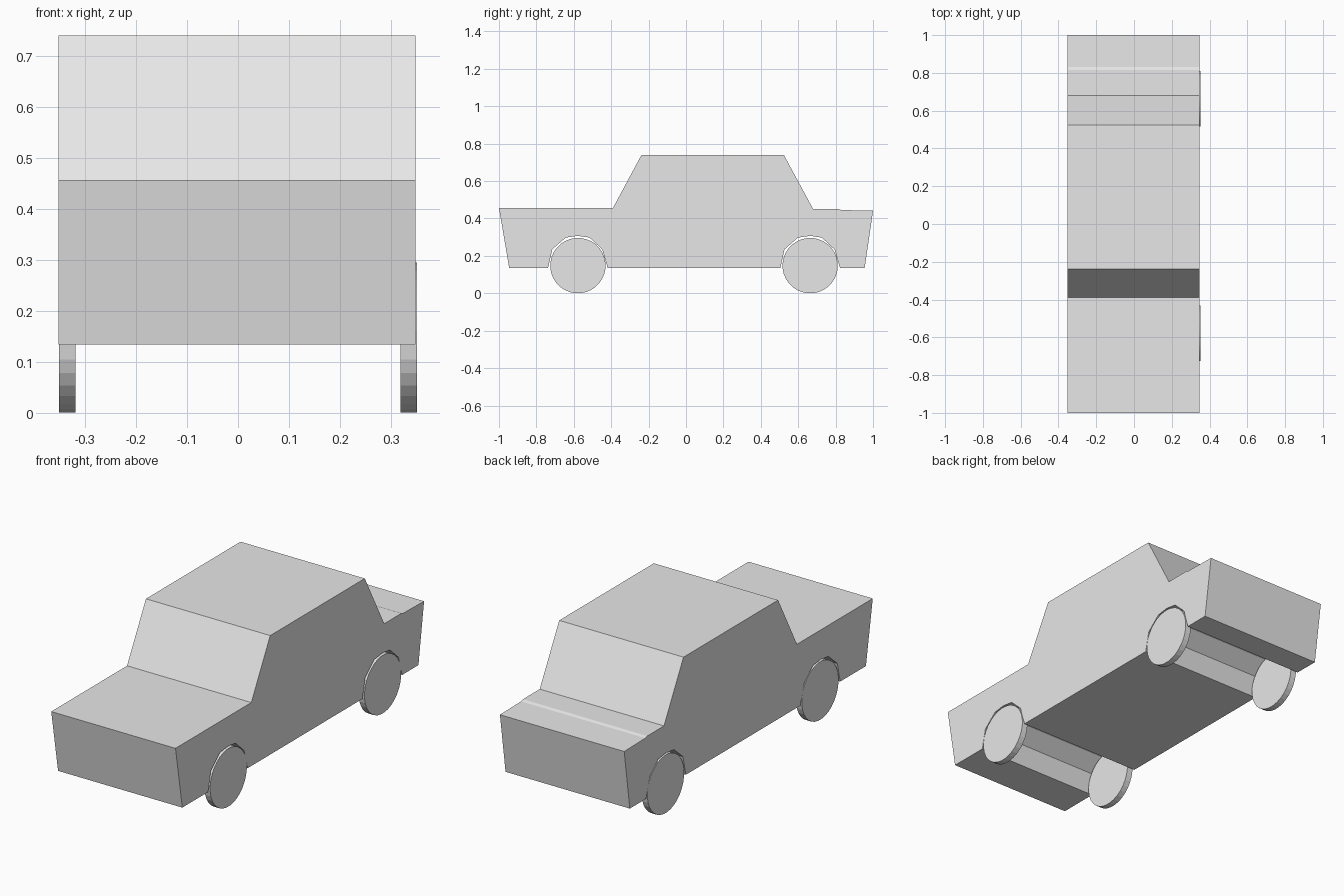
import bpy
import bmesh
import math
from mathutils import Matrix, Vector

cube = bpy.data.objects.get("Cube")
if cube:
    bpy.data.objects.remove(cube, do_unlink=True)

# One plain grey for the whole car
grey = bpy.data.materials.new("light_grey")
grey.use_nodes = True
grey.diffuse_color = (0.8, 0.8, 0.8, 1)
grey.node_tree.nodes["Principled BSDF"].inputs["Base Color"].default_value = (0.8, 0.8, 0.8, 1)


def finish(bm, name):
    bmesh.ops.recalc_face_normals(bm, faces=bm.faces)
    mesh = bpy.data.meshes.new(name)
    bm.to_mesh(mesh)
    bm.free()
    mesh.materials.append(grey)
    obj = bpy.data.objects.new(name, mesh)
    bpy.context.scene.collection.objects.link(obj)
    return obj


AXLES = {"front": -0.578, "rear": 0.664}
RADIUS = 0.148
FLOOR = 0.134
LEFT, RIGHT = 0.348, -0.352

# Wheel arch outline, relative to the axle in y
ARCH = [(-0.16, FLOOR), (-0.137, 0.235), (-0.065, 0.298), (0, 0.307),
        (0.062, 0.298), (0.13, 0.235), (0.16, FLOOR)]


def arch(y):
    return [(y + dy, z) for dy, z in ARCH]


# Body: side profile with both arches, extruded across the full width
upper = [(0.955, FLOOR), (1, 0.442), (0.83, 0.445), (0.815, 0.45), (0.68, 0.45),
         (0.523, 0.74), (-0.238, 0.74), (-0.39, 0.457), (-1, 0.457), (-0.945, FLOOR)]
profile = arch(AXLES["front"]) + arch(AXLES["rear"]) + upper
bm = bmesh.new()
side = bm.faces.new([bm.verts.new((RIGHT, y, z)) for y, z in profile])
extruded = bmesh.ops.extrude_face_region(bm, geom=[side], use_keep_orig=True)
moved = [v for v in extruded["geom"] if isinstance(v, bmesh.types.BMVert)]
bmesh.ops.translate(bm, verts=moved, vec=Vector((LEFT - RIGHT, 0, 0)))
bmesh.ops.triangulate(bm, faces=[f for f in bm.faces if len(f.verts) > 4])
finish(bm, "body")

# Wheels: thin plain discs
SIDES = 32
for end, y in AXLES.items():
    for label, sign in (("left", 1), ("right", -1)):
        bm = bmesh.new()
        turn = Matrix.Rotation(math.pi / 2, 4, "Y") @ Matrix.Rotation(math.pi / SIDES, 4, "Z")
        bmesh.ops.create_cone(bm, cap_ends=True, segments=SIDES, radius1=RADIUS,
                              radius2=RADIUS, depth=0.032,
                              matrix=Matrix.Translation((sign * 0.335, y, RADIUS)) @ turn)
        finish(bm, f"{end}_{label}_wheel")
